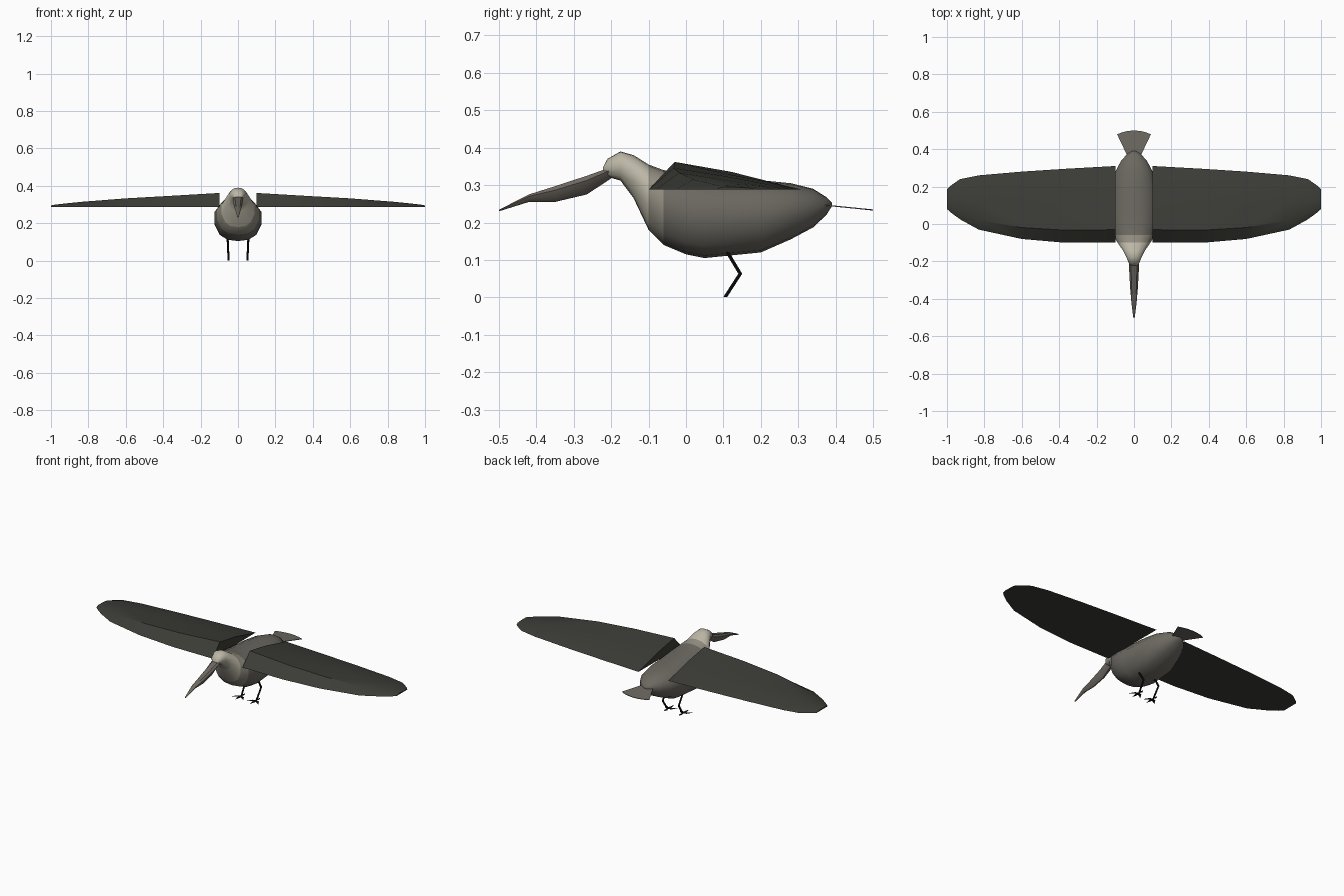
import bpy, bmesh, math
from mathutils import Vector

cube = bpy.data.objects.get("Cube")
if cube:
    bpy.data.objects.remove(cube, do_unlink=True)


def material(name, r, g, b):
    mat = bpy.data.materials.new(name)
    mat.use_nodes = True
    mat.diffuse_color = (r, g, b, 1)
    bsdf = mat.node_tree.nodes["Principled BSDF"]
    bsdf.inputs["Base Color"].default_value = (r, g, b, 1)
    bsdf.inputs["Roughness"].default_value = 0.8
    return mat


plumage = material("plumage", 0.15, 0.14, 0.12)
pale = material("pale_plumage", 0.50, 0.47, 0.38)
blend = material("blend_plumage", 0.28, 0.26, 0.21)
dark = material("dark_feathers", 0.045, 0.045, 0.038)
horn = material("horn", 0.16, 0.14, 0.12)
black = material("leg_black", 0.005, 0.005, 0.005)


def finish(bm, name, mats, angle=40):
    bmesh.ops.recalc_face_normals(bm, faces=bm.faces)
    mesh = bpy.data.meshes.new(name)
    bm.to_mesh(mesh)
    bm.free()
    for mat in mats:
        mesh.materials.append(mat)
    obj = bpy.data.objects.new(name, mesh)
    bpy.context.collection.objects.link(obj)
    bpy.ops.object.select_all(action="DESELECT")
    obj.select_set(True)
    bpy.context.view_layer.objects.active = obj
    bpy.ops.object.shade_smooth_by_angle(angle=math.radians(angle))
    return obj


def loft(rings):
    """Skin a row of closed rings and cap both ends."""
    bm = bmesh.new()
    rows = [[bm.verts.new(p) for p in ring] for ring in rings]
    n = len(rows[0])
    for a, b in zip(rows, rows[1:]):
        for i in range(n):
            j = (i + 1) % n
            bm.faces.new((a[i], a[j], b[j], b[i]))
    bm.faces.new(rows[0])
    bm.faces.new(rows[-1])
    return bm


def stations_to_rings(half, stations):
    """Fit a mirrored half profile to each (y, half width, bottom, top)."""
    profile = half + [(-u, v) for u, v in reversed(half) if u > 0]
    return [[(u * w, y, lo + v * (hi - lo)) for u, v in profile]
            for y, w, lo, hi in stations]


# Body, neck and head in one skin, paler towards the head
body_half = [(0, 0), (.45, .03), (.78, .15), (1, .4), (1, .68),
             (.74, .88), (.36, .98), (0, 1)]
body_stations = [
    (-.222, .018, .33, .347), (-.21, .028, .322, .37), (-.175, .042, .312, .39),
    (-.14, .06, .265, .38), (-.1, .088, .18, .355), (-.06, .112, .14, .34),
    (0, .125, .115, .33), (.05, .125, .105, .325), (.2, .12, .12, .313),
    (.28, .1, .155, .305), (.34, .068, .187, .29), (.375, .035, .22, .268),
    (.39, .01, .243, .253)]
bm = loft(stations_to_rings(body_half, body_stations))
for face in bm.faces:
    y = face.calc_center_median().y
    face.material_index = 1 if y < -.1 else 2 if y < -.05 else 0
finish(bm, "body", [plumage, pale, blend], 60)

# Beak
beak_half = [(0, 0), (.5, .15), (1, .75), (.6, 1)]
beak_stations = [(-.2, .028, .318, .348), (-.265, .025, .275, .325),
                 (-.35, .02, .255, .297), (-.42, .014, .255, .275),
                 (-.5, .004, .23, .234)]
finish(loft(stations_to_rings(beak_half, beak_stations)), "beak", [horn])

# Wings: flat underneath, ridge near the leading edge
wing_base = .288
wing_stations = [  # x, leading y, trailing y, ridge height
    (.1, -.1, .31, .074), (.37, -.1, .295, .058), (.6, -.08, .28, .045),
    (.83, -.03, .26, .027), (.93, .025, .24, .017), (.98, .062, .205, .011),
    (1, .08, .185, .007)]
root_section = [(0, 0), (.17, 1), (.54, .64), (.8, .27), (1, 0)]
tip_section = [(0, 0), (.17, 1), (.5, .9), (.86, .6), (1, 0)]


def wing_ring(side, x, lead, trail, height):
    t = (x - .1) / .9
    ring = []
    for a, b in zip(root_section, tip_section):
        f, h = Vector(a).lerp(Vector(b), t)
        ring.append((side * x, lead + f * (trail - lead), wing_base + h * height))
    return ring


for side, label in ((1, "left"), (-1, "right")):
    rings = [wing_ring(side, *s) for s in wing_stations]
    finish(loft(rings), label + "_wing", [dark], 35)

# Tail fan, thin and drooping slightly
bm = bmesh.new()
upper, lower = [], []
for k in range(-3, 4):
    a = math.radians(k * 8.5)
    pair = []
    for r in (.06, .21):
        x, y = r * math.sin(a), .29 + r * math.cos(a)
        z = .247 - (y - .38) * .1
        pair.append((x, y, z))
    upper.append([bm.verts.new(p) for p in pair])
    lower.append([bm.verts.new((p[0], p[1], p[2] - .003)) for p in pair])
for sheet in (upper, lower):
    for a, b in zip(sheet, sheet[1:]):
        bm.faces.new((a[0], a[1], b[1], b[0]))
for e in (0, 1):
    for i in range(6):
        bm.faces.new((upper[i][e], upper[i + 1][e], lower[i + 1][e], lower[i][e]))
for i in (0, -1):
    bm.faces.new((upper[i][0], upper[i][1], lower[i][1], lower[i][0]))
finish(bm, "tail", [plumage])

# Legs with a backward ankle, and flat four-toed feet
leg_path = [(.056, .105, .13), (.053, .145, .063), (.05, .105, .001)]
toes = [(-90, .062), (-45, .058), (90, .035), (-135, .058)]
for side, label in ((1, "left"), (-1, "right")):
    rings = []
    for x, y, z in leg_path:
        r = .0055
        rings.append([(side * x + r * math.cos(q), y + r * 1.1 * math.sin(q), z)
                      for q in (math.tau * i / 6 for i in range(6))])
    finish(loft(rings), label + "_leg", [black])

    bm = bmesh.new()
    for deg, length in toes:
        d = Vector((math.cos(math.radians(deg)), math.sin(math.radians(deg)), 0))
        n = Vector((-d.y, d.x, 0)) * .009
        c = Vector((side * .05, .105, 0))
        bm.faces.new([bm.verts.new(p) for p in
                      (c - d * .006, c + d * length * .4 - n,
                       c + d * length, c + d * length * .4 + n)])
    finish(bm, label + "_foot", [black])
